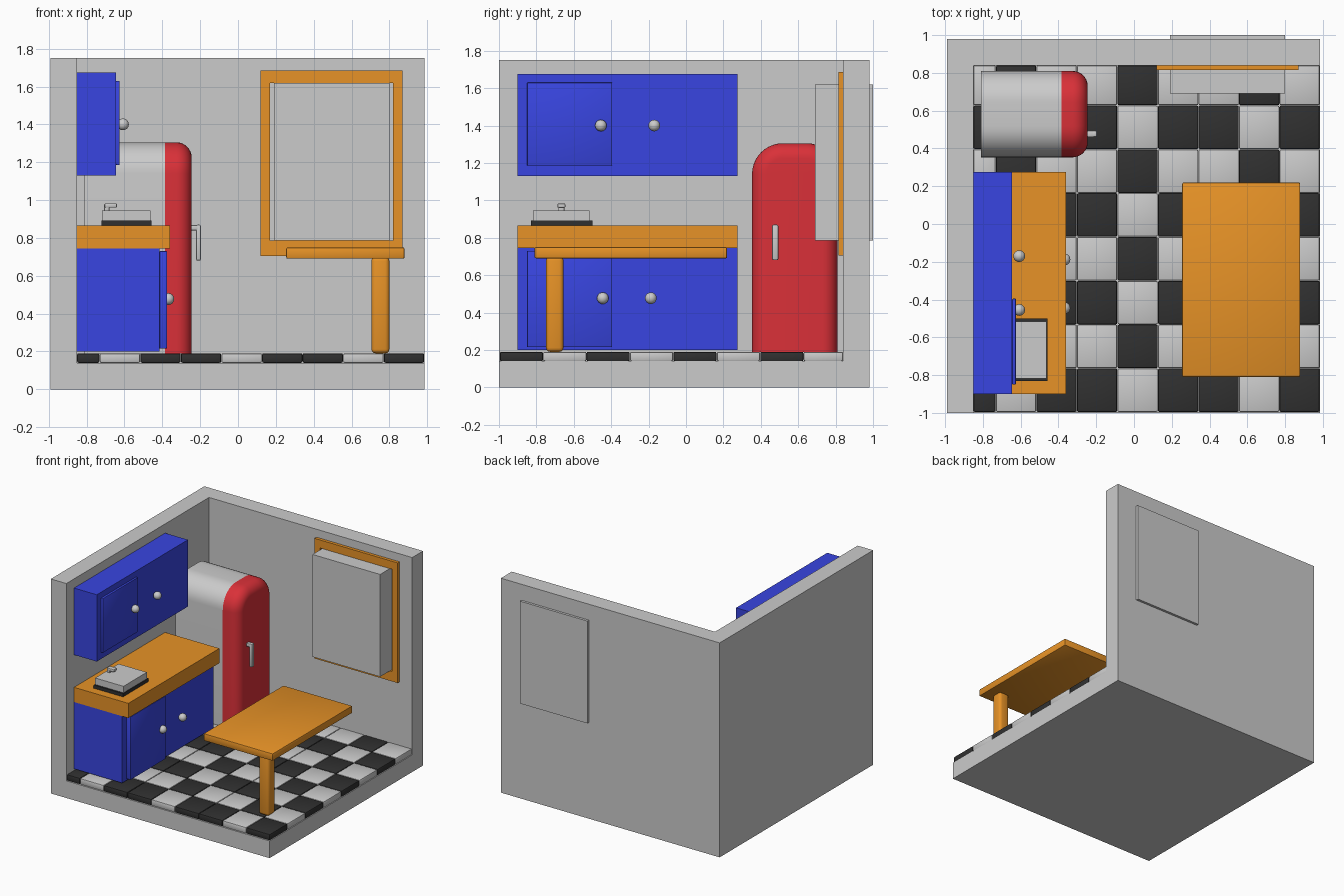
import bpy, bmesh, math
from mathutils import Vector

if "Cube" in bpy.data.objects:
    bpy.data.objects.remove(bpy.data.objects["Cube"])


def mat(name, rgb):
    m = bpy.data.materials.new(name)
    m.diffuse_color = (*rgb, 1)
    m.use_nodes = True
    m.node_tree.nodes["Principled BSDF"].inputs["Base Color"].default_value = m.diffuse_color
    return m


BLUE = mat("blue", (0.04, 0.06, 0.75))
WOOD = mat("wood", (0.80, 0.29, 0.02))
RED = mat("red", (0.70, 0.03, 0.04))
BLACK = mat("black", (0.03, 0.03, 0.03))


def finish(name, bm, material=None, smooth=False):
    bmesh.ops.recalc_face_normals(bm, faces=bm.faces)
    me = bpy.data.meshes.new(name)
    bm.to_mesh(me)
    bm.free()
    ob = bpy.data.objects.new(name, me)
    bpy.context.collection.objects.link(ob)
    if material:
        me.materials.append(material)
    if smooth:
        bpy.ops.object.select_all(action='DESELECT')
        ob.select_set(True)
        bpy.context.view_layer.objects.active = ob
        bpy.ops.object.shade_smooth_by_angle(angle=math.radians(40))
    return ob


def box(name, x, y, z, material=None, bevel=0, segments=2):
    """Box from (min, max) pairs, optionally with rounded edges."""
    bm = bmesh.new()
    bmesh.ops.create_cube(bm, size=1)
    for v in bm.verts:
        v.co = Vector([(a + b) / 2 + c * (b - a) for (a, b), c in zip((x, y, z), v.co)])
    if bevel:
        bmesh.ops.bevel(bm, geom=bm.edges[:], offset=bevel, segments=segments,
                        profile=0.5, affect='EDGES')
    return finish(name, bm, material, bool(bevel))


def knob(name, x, y, z, r=0.031):
    bm = bmesh.new()
    bmesh.ops.create_uvsphere(bm, u_segments=24, v_segments=12, radius=r)
    bmesh.ops.translate(bm, verts=bm.verts, vec=(x, y, z))
    finish(name, bm, None, True)


def arch(inset, n=10):
    """Refrigerator outline in the y-z plane with two rounded top corners."""
    y0, y1, z1, r = 0.353 + inset, 0.81 - inset, 1.305 - inset, 0.165 - inset
    pts = [(y0, 0.19)]
    for cy, start in ((y0 + r, 180), (y1 - r, 90)):
        for i in range(n + 1):
            a = math.radians(start - 90 * i / n)
            pts.append((cy + r * math.cos(a), z1 - r + r * math.sin(a)))
    return pts + [(y1, 0.19)]


def loft(name, sections, material=None):
    """Skin (x, inset) sections of the arch outline and cap both ends."""
    bm = bmesh.new()
    rings = [[bm.verts.new((x, y, z)) for y, z in arch(d)] for x, d in sections]
    for a, b in zip(rings, rings[1:]):
        for i in range(len(a)):
            j = (i + 1) % len(a)
            bm.faces.new((a[i], a[j], b[j], b[i]))
    bm.faces.new(rings[0])
    bm.faces.new(rings[-1])
    finish(name, bm, material, True)


# Room: thick floor, left wall and back wall, open at front, right and top
room = box("room_shell", (-0.99, 0.985), (-1, 0.98), (0, 1.75))
cutter = box("room_cutter", (-0.85, 1.5), (-1.5, 0.84), (0.14, 2.5))
cutter.hide_render = True
cutter.hide_viewport = True
cut = room.modifiers.new("open_corner", 'BOOLEAN')
cut.operation = 'DIFFERENCE'
cut.solver = 'EXACT'
cut.object = cutter

# Floor tiles, the outer ones cut short by the walls
for row in range(8):
    for col in range(9):
        x = -0.945 + 0.2145 * col
        y = -0.995 + 0.232 * row
        light = (col % 3 == 1) != (row % 2 == 1)
        box(f"floor_tile_{row}_{col}", (max(x, -0.85), min(x + 0.2125, 0.983)),
            (y, min(y + 0.23, 0.84)), (0.14, 0.19), None if light else BLACK, 0.008)

# Window: wooden frame and solid pane block through the wall
box("window_block", (0.19, 0.80), (0.69, 1.0), (0.785, 1.62))
FY = (0.815, 0.84)
for side, x in (("left", (0.12, 0.17)), ("right", (0.82, 0.87))):
    box(f"window_frame_{side}", x, FY, (0.705, 1.685), WOOD)
for side, z in (("bottom", (0.705, 0.785)), ("top", (1.62, 1.685))):
    box(f"window_frame_{side}", (0.17, 0.82), FY, z, WOOD)

# Refrigerator: arched body, door with rounded front edge, hooked handle
loft("refrigerator_body", [(-0.81, 0), (-0.385, 0)])
R = 0.08
steps = [math.radians(90 * i / 8) for i in range(9)]
loft("refrigerator_door", [(-0.385, 0)] + [
    (-0.245 - R + R * math.sin(a), R * (1 - math.cos(a))) for a in steps], RED)
box("refrigerator_handle_grip", (-0.222, -0.196), (0.46, 0.494), (0.68, 0.87), None, 0.008)
box("refrigerator_handle_mount", (-0.25, -0.205), (0.46, 0.494), (0.84, 0.868), None, 0.006)

# Lower and upper cabinets, each with a raised door and two knobs
CY = (-0.90, 0.275)
DY = (-0.85, -0.395)
box("lower_cabinet", (-0.85, -0.415), CY, (0.20, 0.745), BLUE)
box("lower_cabinet_door", (-0.415, -0.375), DY, (0.215, 0.73), BLUE, 0.005)
box("upper_cabinet", (-0.85, -0.645), CY, (1.13, 1.675), BLUE)
box("upper_cabinet_door", (-0.645, -0.625), DY, (1.185, 1.63), BLUE, 0.005)
for name, x, z, ys in (("lower", -0.368, 0.477, (-0.445, -0.188)),
                       ("upper", -0.608, 1.40, (-0.455, -0.17))):
    for i, y in enumerate(ys):
        knob(f"{name}_knob_{i}", x, y, z)

# Countertop, sink and tap
box("countertop", (-0.85, -0.36), CY, (0.745, 0.865), WOOD)
box("sink_rim", (-0.722, -0.457), (-0.83, -0.50), (0.865, 0.892), BLACK)
box("sink_block", (-0.718, -0.462), (-0.817, -0.515), (0.892, 0.945))
box("tap_post", (-0.708, -0.68), (-0.682, -0.65), (0.93, 0.98), None, 0.005)
box("tap_spout", (-0.705, -0.64), (-0.687, -0.645), (0.96, 0.983), None, 0.006)

# Table with its single corner leg
box("table_top", (0.255, 0.88), (-0.81, 0.22), (0.69, 0.75), WOOD, 0.008)
box("table_leg", (0.705, 0.80), (-0.748, -0.655), (0.19, 0.70), WOOD, 0.022, 3)
